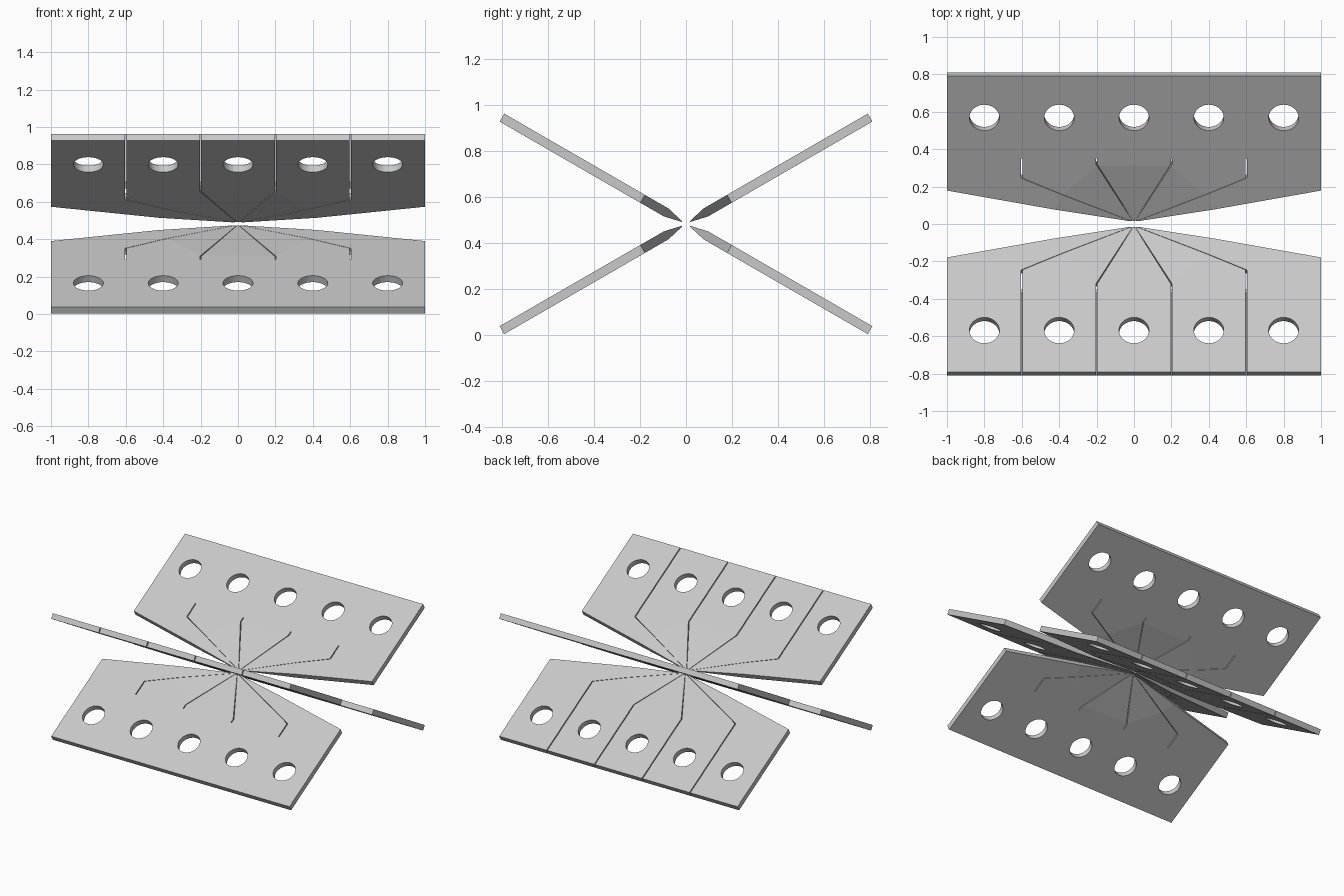
import bpy, bmesh, math
from mathutils import Matrix, Vector

cube = bpy.data.objects.get("Cube")
if cube:
    bpy.data.objects.remove(cube)

# Plate dimensions, measured outward from the central axis
HALF = 0.02          # half thickness
OUTER = 0.925        # distance of the outer edge
SLIT = 0.0035        # half width of a slit
TAPER = 0.4          # radius at which the fingers start to thin
HOLE_R, HOLE_S = 0.08, 0.668
CENTRE_Z = 0.482

grey = bpy.data.materials.new("plain_grey")
grey.use_nodes = True
colour = (0.58, 0.58, 0.58, 1)
grey.diffuse_color = colour
grey.node_tree.nodes["Principled BSDF"].inputs["Base Color"].default_value = colour

# Lines between the five fingers: tip x and bend point
BENDS = [(-1, 0.218), (-0.6, 0.295), (-0.2, 0.38), (0.2, 0.38), (0.6, 0.295), (1, 0.218)]
TIPS = [0.012 * (i - 2.5) for i in range(6)]


def boundary(i, side, slit_end):
    """Tip, taper start, bend and end of one side of a finger line."""
    slit = 0 < i < 5
    gap = SLIT * side if slit else 0
    bend = Vector((BENDS[i][0] + gap, BENDS[i][1], 0))
    tip = Vector((TIPS[i] + gap * 0.4, 0.02, 0))
    chord = tip + (bend - tip).normalized() * TAPER
    return tip, chord, bend, Vector((bend.x, slit_end if slit else OUTER, 0))


def ring(bm, points):
    verts = [bm.verts.new(p) for p in points]
    return [bm.edges.new((verts[i - 1], verts[i])) for i in range(len(verts))], verts


def hole(bm, x):
    turn = [math.tau * i / 48 for i in range(48)]
    return ring(bm, [(x + HOLE_R * math.cos(a), HOLE_S + HOLE_R * math.sin(a), 0) for a in turn])[0]


def fill(bm, edges):
    bmesh.ops.triangle_fill(bm, use_beauty=True, edges=edges, normal=(0, 0, 1))


def plate(name, angle, separate):
    bm = bmesh.new()
    outline, tips, holes = [], [], []
    for k in range(5):
        left = boundary(k, 1, OUTER if separate else 0.415)
        right = boundary(k + 1, -1, OUTER if separate else 0.415)
        finger = [left[3], left[2], left[1], right[1], right[2], right[3]]
        tips.append((left[0], right[0]))
        holes.append(-0.8 + 0.4 * k)
        outline.append(finger)

    # Flat body: five loose strips, or one sheet with short slits
    chords = []
    if separate:
        for finger, x in zip(outline, holes):
            edges, verts = ring(bm, finger)
            chords.append((verts[2], verts[3]))
            fill(bm, edges + hole(bm, x))
    else:
        edges, verts = ring(bm, sum(outline, []))
        chords = [(verts[6 * k + 2], verts[6 * k + 3]) for k in range(5)]
        for x in holes:
            edges += hole(bm, x)
        fill(bm, edges)

    # Tapered finger ends
    for (a, b), (c, d) in zip(tips, chords):
        bm.faces.new((bm.verts.new(a), bm.verts.new(b), d, c))
    bmesh.ops.recalc_face_normals(bm, faces=bm.faces)

    # Thicken, thinning toward the centre
    lower = list(bm.verts)
    new = bmesh.ops.extrude_face_region(bm, geom=list(bm.faces), use_keep_orig=True)["geom"]
    upper = [g for g in new if isinstance(g, bmesh.types.BMVert)]
    for verts, sign in ((lower, -1), (upper, 1)):
        for v in verts:
            v.co.z = sign * HALF * min(1, v.co.xy.length / TAPER)
    bmesh.ops.recalc_face_normals(bm, faces=bm.faces)

    bm.transform(Matrix.Translation((0, 0, CENTRE_Z)) @ Matrix.Rotation(math.radians(angle), 4, "X"))
    mesh = bpy.data.meshes.new(name)
    bm.to_mesh(mesh)
    bm.free()
    mesh.materials.append(grey)
    bpy.context.collection.objects.link(bpy.data.objects.new(name, mesh))


# Crossed plates: one diagonal is joined sheets, the other split strips
plate("upper_back_sheet", 30, False)
plate("lower_front_sheet", 210, False)
plate("upper_front_strips", 150, True)
plate("lower_back_strips", 330, True)
